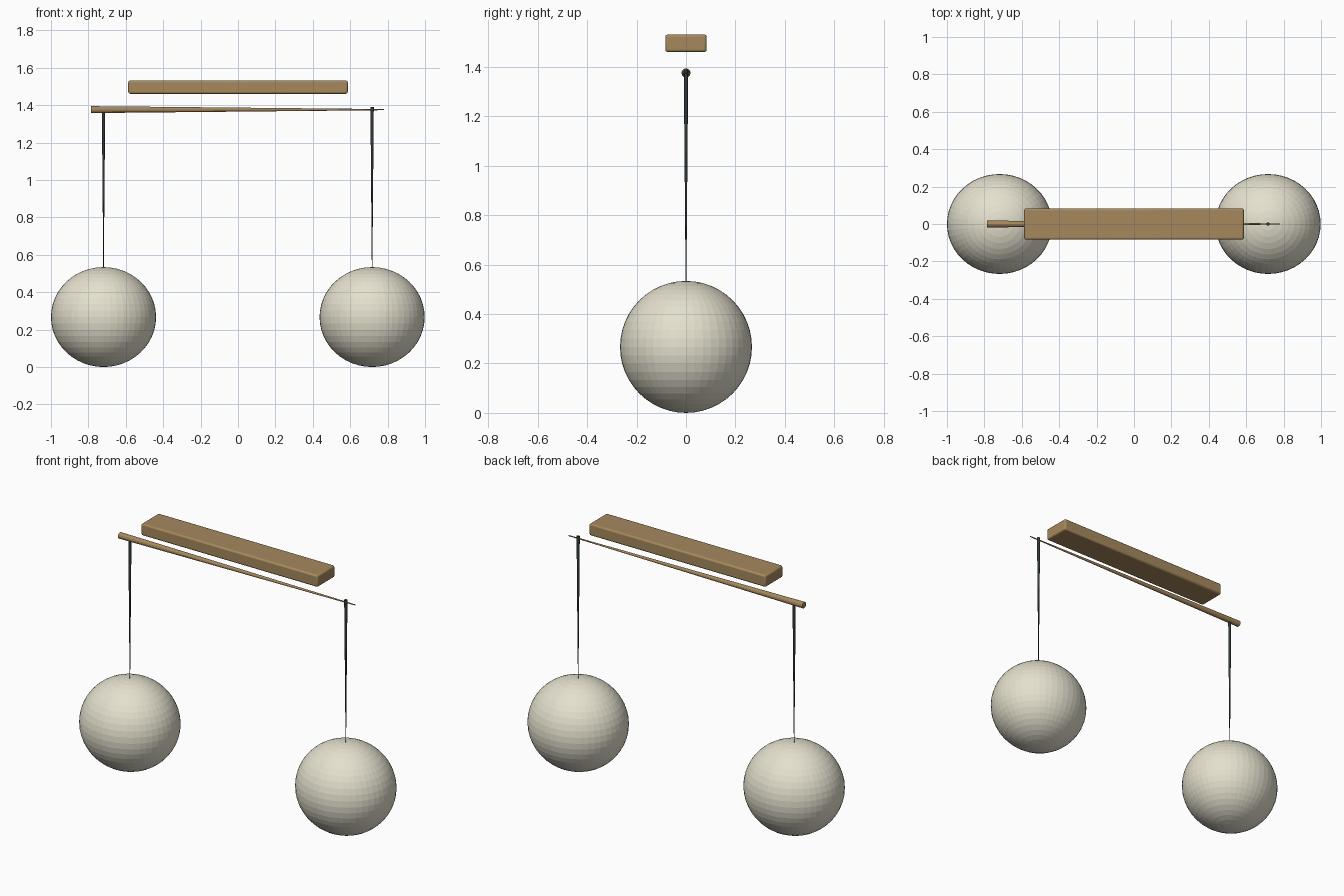
import bpy
from math import pi

if "Cube" in bpy.data.objects:
    bpy.data.objects.remove(bpy.data.objects["Cube"])


def material(name, color):
    m = bpy.data.materials.new(name)
    m.diffuse_color = (*color, 1)
    m.use_nodes = True
    m.node_tree.nodes["Principled BSDF"].inputs["Base Color"].default_value = m.diffuse_color
    return m


wood = material("wood", (0.38, 0.25, 0.11))
dark = material("dark_cord", (0.03, 0.04, 0.04))
ivory = material("ivory", (0.78, 0.75, 0.62))


def finish(name, mat):
    ob = bpy.context.object
    ob.name = name
    ob.data.materials.append(mat)
    return ob


def taper(name, r1, r2, length, loc, rot, mat):
    # Tapered round bar, r1 at its local bottom
    bpy.ops.mesh.primitive_cone_add(vertices=12, radius1=r1, radius2=r2,
                                    depth=length, location=loc, rotation=rot)
    return finish(name, mat)


# Ceiling bar with softened edges
bpy.ops.mesh.primitive_cube_add(size=1, location=(0, 0, 1.496))
bar = finish("ceiling_bar", wood)
bar.scale = (1.174, 0.167, 0.071)
bpy.ops.object.transform_apply(location=False, rotation=False, scale=True)
bevel = bar.modifiers.new("soft_edges", 'BEVEL')
bevel.width = 0.01
bevel.segments = 3
bpy.ops.object.shade_smooth_by_angle()

# Tapered crossrod, thick on the left
taper("crossrod", 0.0185, 0.003, 1.565, (-0.003, 0, 1.376), (0, pi / 2, 0), wood)

# Tapered cords and hanging globes
for side, x in (("left", -0.719), ("right", 0.717)):
    taper(side + "_cord", 0.0015, 0.009, 0.865, (x, 0, 0.9575), (0, 0, 0), dark)
    bpy.ops.mesh.primitive_uv_sphere_add(segments=48, ring_count=24, radius=1,
                                         location=(x, 0, 0.267))
    globe = finish(side + "_globe", ivory)
    globe.scale = (0.281, 0.267, 0.267)
